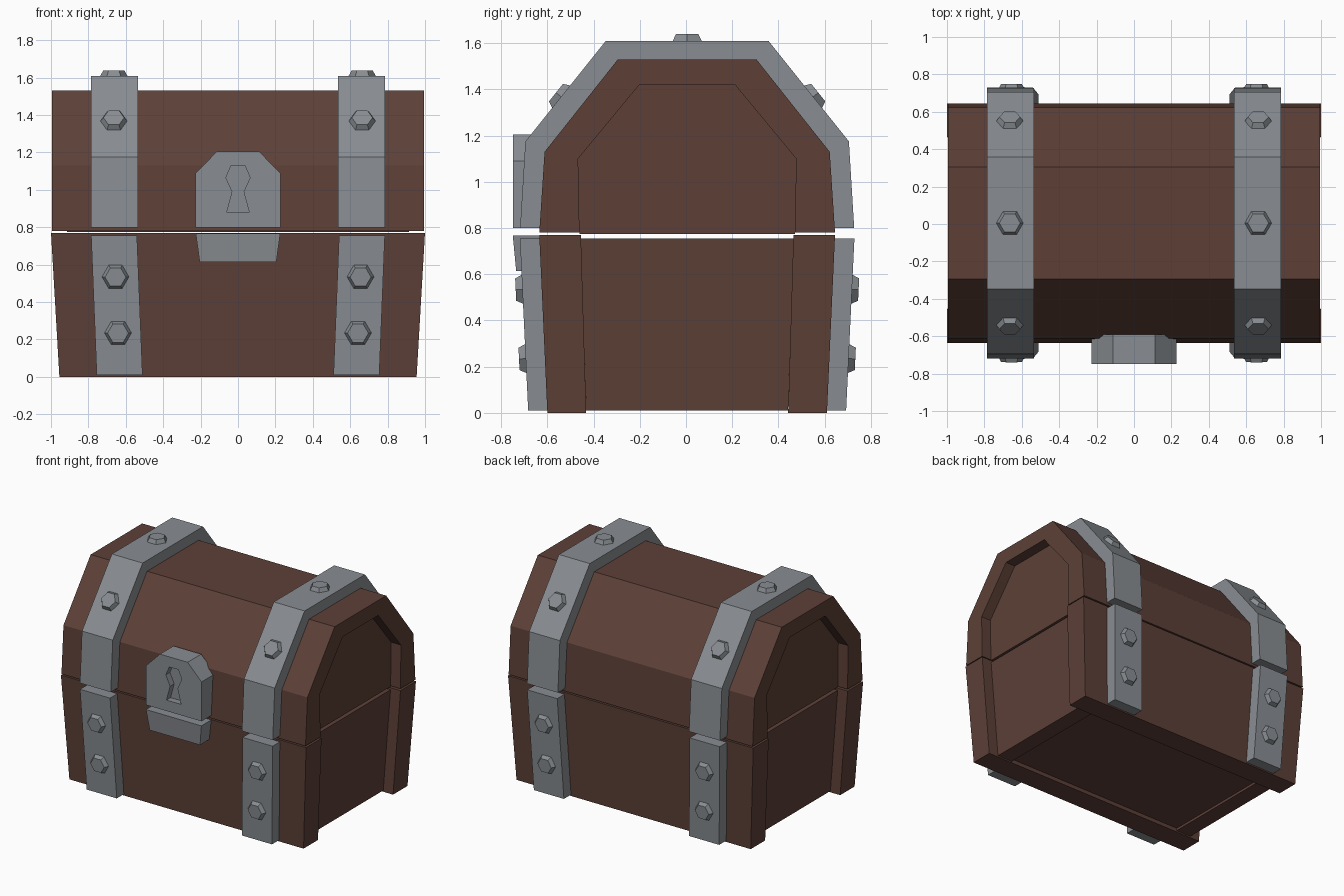
import bpy, bmesh, math
from mathutils import Vector, Matrix

if "Cube" in bpy.data.objects:
    bpy.data.objects.remove(bpy.data.objects["Cube"])


def material(name, rgb):
    m = bpy.data.materials.new(name)
    m.diffuse_color = (*rgb, 1)
    m.use_nodes = True
    m.node_tree.nodes["Principled BSDF"].inputs["Base Color"].default_value = m.diffuse_color
    return m


WOOD = material("brown_wood", (0.109, 0.051, 0.038))
METAL = material("grey_metal", (0.25, 0.27, 0.29))
OFF = 0.005  # chest body sits slightly behind centre


def finish(name, bm, mat):
    bmesh.ops.recalc_face_normals(bm, faces=bm.faces)
    me = bpy.data.meshes.new(name)
    bm.to_mesh(me)
    bm.free()
    me.materials.append(mat)
    ob = bpy.data.objects.new(name, me)
    bpy.context.collection.objects.link(ob)
    return ob


def prism(name, profile, start, end, mat, place):
    """Extrude a 2D profile; start and end give the depth as a function of height."""
    bm = bmesh.new()
    rings = [[bm.verts.new(place(d(v), u, v)) for u, v in profile] for d in (start, end)]
    bm.faces.new(rings[0])
    bm.faces.new(rings[1])
    n = len(profile)
    for i in range(n):
        j = (i + 1) % n
        bm.faces.new((rings[0][i], rings[0][j], rings[1][j], rings[1][i]))
    return finish(name, bm, mat)


def along_x(name, profile, x0, x1, mat, lean=0.0):
    """Profile in (y, z), ends leaning outward with height."""
    def at(x):
        return lambda z: x + lean * z
    def end(x):
        return lambda z: x + math.copysign(lean, x) * z
    return prism(name, profile, end(x0), end(x1), mat,
                 lambda d, y, z: (d, y + OFF, z))


def along_y(name, profile, y0, y1, mat, lean=0.0):
    """Profile in (x, z), front leaning outward with height."""
    return prism(name, profile, lambda z: y0 - lean * z, lambda z: y1, mat,
                 lambda d, x, z: (x, d, z))


def arch(half):
    return half + [(-y, z) for y, z in reversed(half)]


LEAN = 0.058
LID = [(0.64, 0.78), (0.617, 1.13), (0.30, 1.53)]
LID_IN = [(0.466, 0.78), (0.472, 1.10), (0.207, 1.42)]
BAND = [(0.723, 0.80), (0.70, 1.175), (0.352, 1.61)]
BAND_IN = [(0.62, 0.80), (0.60, 1.12), (0.29, 1.52)]

# Lid: arched shell with recessed end panels
along_x("lid_shell", arch(LID) + arch(LID_IN)[::-1], -0.995, 0.995, WOOD)
along_x("lid_panel", arch([(0.466, 0.775)] + LID_IN[1:]), -0.915, 0.915, WOOD)

# Base: front and back walls, recessed ends and a raised floor
for side, s in (("front", -1), ("back", 1)):
    wall = [(s * 0.605, 0), (s * 0.64, 0.77), (s * 0.46, 0.77), (s * 0.437, 0)]
    along_x("base_wall_" + side, wall, -0.955, 0.955, WOOD, LEAN)
for side, s in (("left", -1), ("right", 1)):
    panel = [(-0.437, 0.01), (0.437, 0.01), (0.46, 0.755), (-0.46, 0.755)]
    along_x("base_end_" + side, panel, s * 0.75, s * 0.875, WOOD, LEAN)
core = [(-0.438, 0.03), (0.438, 0.03), (0.46, 0.755), (-0.46, 0.755)]
along_x("base_core", core, -0.76, 0.76, WOOD)


def bolt(name, x, y, z, normal):
    """Hexagonal bolt head with a bevelled top, points along x."""
    n = Vector(normal).normalized()
    side = Vector((1, 0, 0))
    rot = Matrix((side, n.cross(side), n)).transposed().to_4x4()
    bm = bmesh.new()
    bmesh.ops.create_cone(bm, cap_ends=True, segments=6, radius1=0.076,
                          radius2=0.056, depth=0.036)
    # first hexagon point must lie on the x axis
    v = bm.verts[:][0].co
    turn = Matrix.Rotation(-math.atan2(v.y, v.x), 4, "Z")
    shift = Matrix.Translation(Vector((x, y + OFF, z)) + n * 0.011)
    bmesh.ops.transform(bm, matrix=shift @ rot @ turn, verts=bm.verts)
    finish(name, bm, METAL)


# Metal bands and bolts
for side, s in (("left", -1), ("right", 1)):
    along_x("lid_band_" + side, arch(BAND) + arch(BAND_IN)[::-1],
            s * 0.535, s * 0.786, METAL)
    bolt("lid_top_bolt_" + side, s * 0.664, 0, 1.61, (0, 0, 1))
    for face, t in (("front", -1), ("back", 1)):
        tag = face + "_" + side
        strip = [(t * 0.688, 0.01), (t * 0.724, 0.755), (t * 0.62, 0.755), (t * 0.59, 0.01)]
        along_x("base_band_" + tag, strip, s * 0.51, s * 0.755, METAL, 0.04)
        bolt("lid_bolt_" + tag, s * 0.664, t * 0.545, 1.368, (0, t * 0.435, 0.348))
        for level, z in (("upper", 0.535), ("lower", 0.235)):
            bolt(f"base_{level}_bolt_{tag}", s * (0.631 + 0.045 * z),
                 t * (0.6875 + 0.048 * z), z, (0, t, -0.048))

# Lock plate with a keyhole sunk into it
lock = along_y("lock_plate", arch([(0.226, 0.80), (0.226, 1.09), (0.113, 1.205)]),
               -0.748, -0.59, METAL)
cutter = along_y("keyhole_cutter",
                 arch([(0.06, 0.88), (0.03, 0.99), (0.065, 1.065), (0.037, 1.13)]),
                 -0.80, -0.70, METAL)
cut = lock.modifiers.new("keyhole", "BOOLEAN")
cut.operation, cut.solver, cut.object = "DIFFERENCE", "EXACT", cutter
bpy.context.view_layer.objects.active = lock
bpy.ops.object.modifier_apply(modifier=cut.name)
bpy.data.objects.remove(cutter)

# Latch below the lock
along_y("latch", arch([(0.205, 0.615), (0.226, 0.767)]), -0.676, -0.59, METAL, 0.096)
